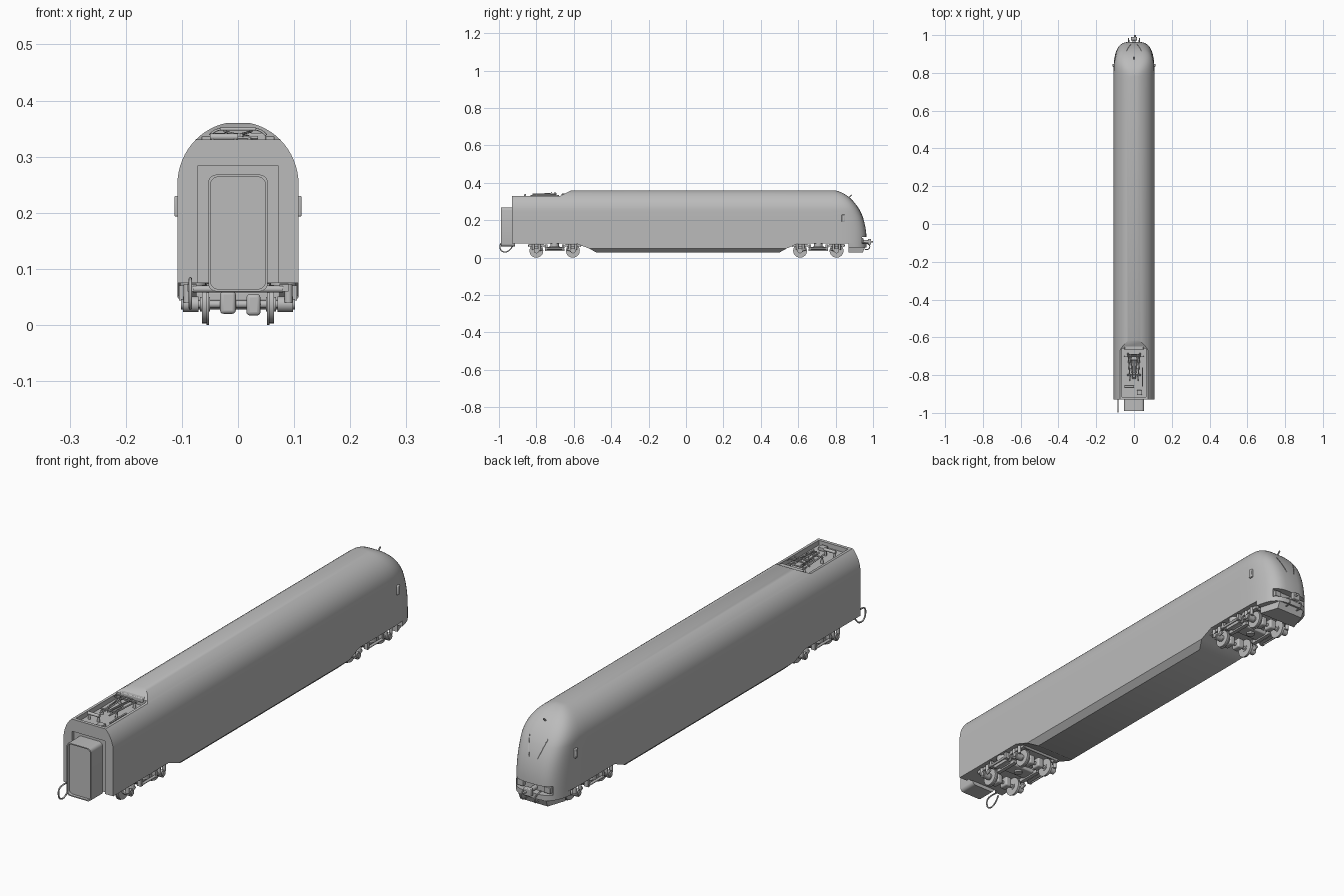
import bpy, bmesh, math
from mathutils import Vector

if "Cube" in bpy.data.objects:
    bpy.data.objects.remove(bpy.data.objects["Cube"])

grey = bpy.data.materials.new("body_grey")
grey.use_nodes = True
GREY = (0.5, 0.5, 0.5, 1)
grey.diffuse_color = GREY
grey.node_tree.nodes["Principled BSDF"].inputs["Base Color"].default_value = GREY


def finish(name, bm):
    bmesh.ops.recalc_face_normals(bm, faces=bm.faces)
    me = bpy.data.meshes.new(name)
    bm.to_mesh(me)
    bm.free()
    me.materials.append(grey)
    ob = bpy.data.objects.new(name, me)
    bpy.context.collection.objects.link(ob)
    smooth(ob)
    return ob


def smooth(ob):
    bpy.ops.object.select_all(action='DESELECT')
    ob.select_set(True)
    bpy.context.view_layer.objects.active = ob
    bpy.ops.object.shade_smooth_by_angle(angle=math.radians(32))


def loft(name, rings):
    bm = bmesh.new()
    loops = [[bm.verts.new(p) for p in ring] for ring in rings]
    n = len(loops[0])
    for a, b in zip(loops, loops[1:]):
        for i in range(n):
            j = (i + 1) % n
            bm.faces.new((a[i], a[j], b[j], b[i]))
    bm.faces.new(loops[0])
    bm.faces.new(loops[-1])
    return finish(name, bm)


def prism(name, yz, x0, x1):
    return loft(name, [[(x, y, z) for y, z in yz] for x in (x0, x1)])


def box(name, x0, x1, y0, y1, z0, z1, bevel=0):
    ob = prism(name, [(y0, z0), (y1, z0), (y1, z1), (y0, z1)], x0, x1)
    if bevel:
        m = ob.modifiers.new("bevel", 'BEVEL')
        m.width, m.segments = bevel, 3
    return ob


def rod(name, a, b, r, r2=None, sides=12):
    a, b = Vector(a), Vector(b)
    bm = bmesh.new()
    bmesh.ops.create_cone(bm, cap_ends=True, segments=sides, radius1=r,
                          radius2=r if r2 is None else r2, depth=(b - a).length)
    rot = Vector((0, 0, 1)).rotation_difference(b - a)
    for v in bm.verts:
        v.co = rot @ v.co + (a + b) / 2
    return finish(name, bm)


def wire(name, points, r):
    cu = bpy.data.curves.new(name, 'CURVE')
    cu.dimensions, cu.bevel_depth, cu.bevel_resolution = '3D', r, 2
    sp = cu.splines.new('NURBS')
    sp.points.add(len(points) - 1)
    for p, co in zip(sp.points, points):
        p.co = (*co, 1)
    sp.use_endpoint_u = True
    sp.order_u = 3
    cu.materials.append(grey)
    ob = bpy.data.objects.new(name, cu)
    bpy.context.collection.objects.link(ob)


def cut(ob, cutter):
    m = ob.modifiers.new("cut", 'BOOLEAN')
    m.operation, m.object, m.solver = 'DIFFERENCE', cutter, 'EXACT'
    bpy.context.view_layer.objects.active = ob
    bpy.ops.object.modifier_apply(modifier=m.name)
    bpy.data.objects.remove(cutter)


# Car body: horizontal slices with an elliptical roof and a rounded nose
def half_width(z):
    return 0.108 * math.sqrt(1 - (max(0, z - 0.25) / 0.112) ** 2)


def nose_y(z):
    return 0.77 + 0.195 * math.sqrt(1 - (max(0, z - 0.1) / 0.262) ** 2)


def nose_arc(z, y0=0.77, power=3.4):
    pts = []
    for i in range(25):
        a = math.pi * i / 24
        c, s = math.cos(a), max(0, math.sin(a))
        x = math.copysign(abs(c) ** (2 / power), c) * half_width(z)
        y = 0.77 + (nose_y(z) - 0.77) * s ** (2 / power)
        pts.append((x, max(y, y0), z))
    return pts


levels = [0.075, 0.1, 0.13, 0.16, 0.19, 0.22, 0.25]
levels += [0.25 + 0.112 * math.sin(math.radians(80 * k / 14)) for k in range(1, 15)]
body = loft("car_body", [[(-half_width(z), -0.93, z), (half_width(z), -0.93, z)]
                         + nose_arc(z) for z in levels])

# Lowered roof with a recessed pantograph well, end wall recess, coupler recess
cut(body, prism("roof_cutter", [(-1, 0.331), (-0.67, 0.331), (-0.605, 0.365),
                                (-0.605, 0.4), (-1, 0.4)], -0.2, 0.2))
cut(body, box("well_cutter", -0.064, 0.064, -0.917, -0.66, 0.312, 0.4))
cut(body, box("end_recess_cutter", -0.072, 0.072, -1, -0.918, 0, 0.283))
cut(body, box("coupler_cutter", -0.08, 0.08, 0.935, 1.1, 0.074, 0.11))
smooth(body)


# Belly fairing between the bogies
def rect(x, y0, y1, z):
    return [(-x, y0, z), (x, y0, z), (x, y1, z), (-x, y1, z)]


loft("belly_fairing", [rect(0.108, -0.59, 0.6, 0.076), rect(0.108, -0.52, 0.54, 0.05),
                       rect(0.085, -0.48, 0.5, 0.028)])

# Nose skirt and plough
loft("nose_skirt", [nose_arc(z, 0.87) for z in (0.055, 0.0755)])
loft("plough", [[(-0.085, 0.87, z), (0.085, 0.87, z), (0.06, 0.945 + d, z),
                 (-0.06, 0.945 + d, z)] for z, d in ((0.028, 0), (0.056, 0.012))])

# Gangway at the flat end
def gangway_ring(x, z0, z1, y, r=0.014):
    pts = []
    for cx, cz, start in ((x - r, z1 - r, 0), (r - x, z1 - r, 90),
                          (r - x, z0 + r, 180), (x - r, z0 + r, 270)):
        for k in range(5):
            a = math.radians(start + 22.5 * k)
            pts.append((cx + r * math.cos(a), y, cz + r * math.sin(a)))
    return pts


loft("gangway", [gangway_ring(0.053, 0.06, 0.268, -0.915),
                 gangway_ring(0.053, 0.06, 0.268, -0.99),
                 gangway_ring(0.049, 0.064, 0.264, -0.99),
                 gangway_ring(0.049, 0.064, 0.264, -0.978)])
wire("jumper_cable", [(-0.085, -0.93, 0.08), (-0.085, -0.965, 0.085), (-0.085, -0.998, 0.075),
                      (-0.085, -0.99, 0.03), (-0.085, -0.945, 0.03),
                      (-0.085, -0.925, 0.065)], 0.003)

# Coupler, lamps, cab wires and side mirrors
rod("coupler_shank", (0, 0.93, 0.085), (0, 0.985, 0.085), 0.009)
box("coupler_head", -0.016, 0.016, 0.972, 0.99, 0.07, 0.1, 0.003)
rod("coupler_pin", (0.006, 0.985, 0.085), (0.006, 1.0, 0.085), 0.005)
for s in (-1, 1):
    lo, hi = sorted((s * 0.045, s * 0.073))
    box("lamp_box", lo, hi, 0.93, 0.948, 0.08, 0.104, 0.002)
    wire("brake_hose", [(s * 0.03, 0.945, 0.08), (s * 0.03, 0.985, 0.075),
                        (s * 0.028, 0.98, 0.04), (s * 0.026, 0.955, 0.045)], 0.0025)
    lo, hi = sorted((s * 0.1, s * 0.1135))
    box("side_mirror", lo, hi, 0.832, 0.848, 0.193, 0.23, 0.003)
    wire("wiper", [(s * 0.018, 0.949, 0.205), (s * 0.03, 0.938, 0.24),
                   (s * 0.04, 0.915, 0.275)], 0.0012)
rod("roof_horn", (0, 0.87, 0.32), (0, 0.885, 0.335), 0.003)

# Pantograph and roof gear in the well
floor = 0.312
for s in (-1, 1):
    for y in (-0.69, -0.80):
        rod("insulator", (s * 0.032, y, floor), (s * 0.032, y, 0.33), 0.006, 0.004)
    rod("base_rail", (s * 0.032, -0.68, 0.331), (s * 0.02, -0.83, 0.331), 0.003)
    rod("lower_arm", (s * 0.018, -0.69, 0.336), (s * 0.006, -0.82, 0.338), 0.003)
    rod("upper_arm", (s * 0.005, -0.82, 0.34), (s * 0.024, -0.69, 0.345), 0.002)
    wire("head_horn", [(s * 0.03, -0.70, 0.349), (s * 0.042, -0.70, 0.348),
                       (s * 0.05, -0.70, 0.338)], 0.0022)
for y, z, half in ((-0.69, 0.334, 0.036), (-0.80, 0.334, 0.036),
                   (-0.70, 0.349, 0.032), (-0.72, 0.349, 0.032)):
    rod("cross_bar", (-half, y, z), (half, y, z), 0.0028)
rod("raising_cylinder", (0, -0.72, 0.324), (0, -0.79, 0.324), 0.006)
box("breaker_box", 0.015, 0.042, -0.905, -0.88, floor, 0.325, 0.002)
rod("breaker", (-0.05, -0.86, 0.335), (0, -0.86, 0.335), 0.006)
for x in (-0.045, -0.005):
    rod("breaker_post", (x, -0.86, floor), (x, -0.86, 0.333), 0.005)
rod("roof_cable", (0.045, -0.86, 0.32), (0.045, -0.76, 0.32), 0.003)
box("wind_shield", -0.05, 0.05, -0.665, -0.645, 0.325, 0.342, 0.003)


# Bogies
def bogie(yc):
    for dy in (-0.0975, 0.0975):
        y, z = yc + dy, 0.037
        rod("axle", (-0.095, y, z), (0.095, y, z), 0.007)
        box("motor", -0.032, -0.004, y - 0.02, y + 0.02, 0.02, 0.06, 0.006)
        box("gearbox", 0.015, 0.04, y - 0.022, y + 0.022, 0.017, 0.055, 0.006)
        for s in (-1, 1):
            rod("wheel_flange", (s * 0.052, y, z), (s * 0.056, y, z), 0.037, sides=32)
            rod("wheel_tread", (s * 0.056, y, z), (s * 0.064, y, z), 0.034, sides=32)
            rod("wheel_hub", (s * 0.05, y, z), (s * 0.068, y, z), 0.013, sides=16)
            rod("axle_box", (s * 0.07, y, z), (s * 0.098, y, z), 0.014, sides=16)
            rod("axle_cap", (s * 0.098, y, z), (s * 0.102, y, z), 0.009)
            inner = y - math.copysign(0.03, dy)
            rod("axle_arm", (s * 0.088, y, z), (s * 0.088, inner, 0.046), 0.007)
            for k in (-0.016, 0.016):
                rod("axle_spring", (s * 0.09, y + k, 0.04), (s * 0.09, y + k, 0.072), 0.007)
    rail = [(-0.14, 0.06), (-0.06, 0.06), (-0.04, 0.042), (0.04, 0.042), (0.06, 0.06),
            (0.14, 0.06), (0.14, 0.072), (0.06, 0.074), (0.04, 0.058), (-0.04, 0.058),
            (-0.06, 0.074), (-0.14, 0.072)]
    for s in (-1, 1):
        lo, hi = sorted((s * 0.074, s * 0.09))
        prism("side_frame", [(yc + y, z) for y, z in rail], lo, hi)
        rod("air_spring", (s * 0.08, yc, 0.056), (s * 0.08, yc, 0.077), 0.023, sides=20)
        rod("yaw_damper", (s * 0.102, yc - 0.045, 0.05), (s * 0.102, yc + 0.045, 0.05), 0.005)
        lo, hi = sorted((s * 0.088, s * 0.105))
        for d in (-0.045, 0.045):
            box("damper_bracket", lo, hi, yc + d - 0.006, yc + d + 0.006, 0.044, 0.07)
        box("brake_bracket", s * 0.058 - 0.008, s * 0.058 + 0.008,
            yc - 0.052, yc + 0.052, 0.036, 0.05)
    box("transom", -0.075, 0.075, yc - 0.03, yc + 0.03, 0.042, 0.06, 0.004)
    rod("pivot", (0, yc, 0.035), (0, yc, 0.077), 0.016)
    for d in (-0.137, 0.137):
        rod("end_beam", (-0.08, yc + d, 0.064), (0.08, yc + d, 0.064), 0.006)


for centre in (-0.7025, 0.7075):
    bogie(centre)
